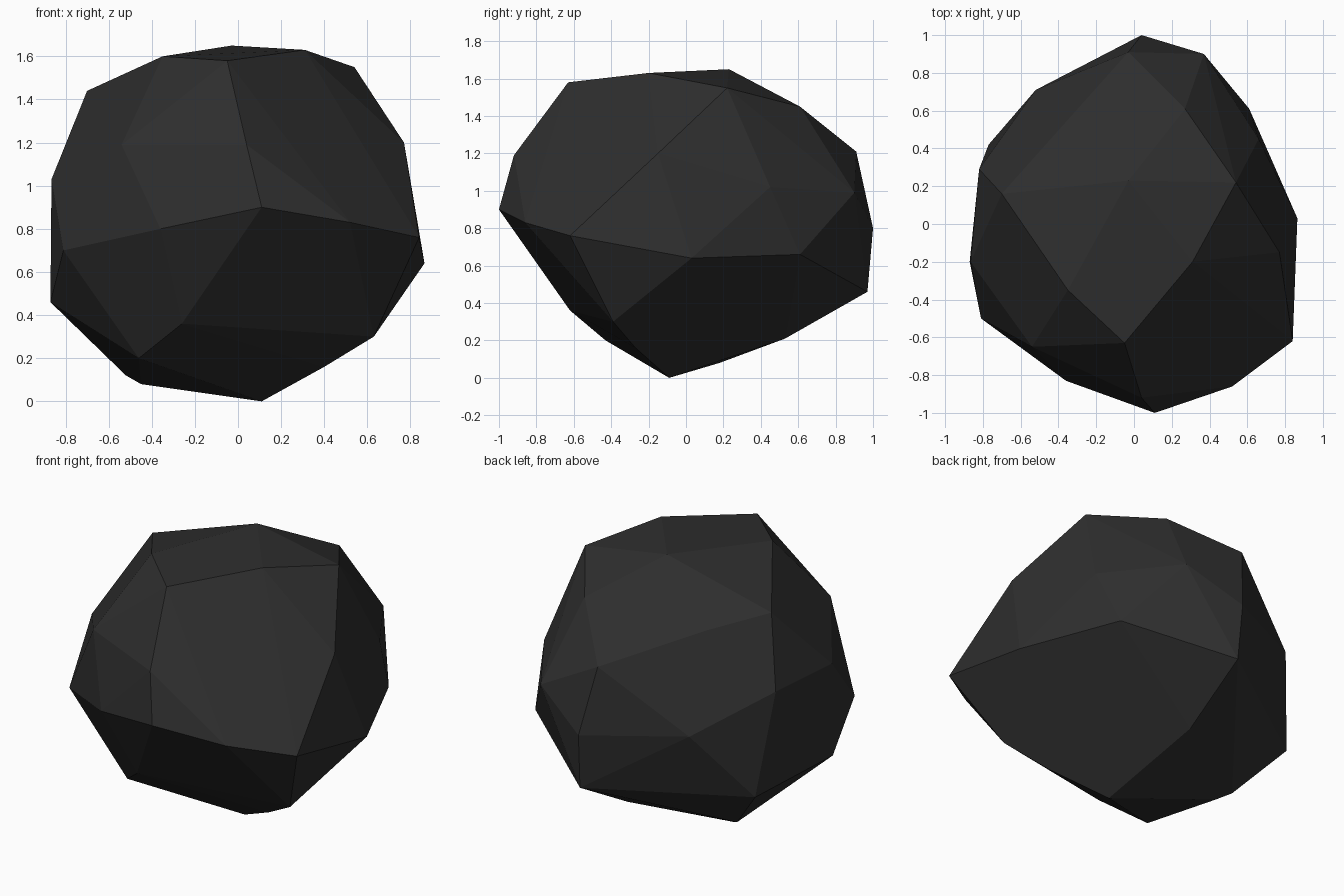
import bpy, bmesh, math

# Corner points of the faceted boulder, grouped by region
top = [(-.05, -.63, 1.58), (.31, -.20, 1.63), (.54, .22, 1.55), (-.03, .23, 1.65),
       (-.70, .16, 1.44), (-.35, -.35, 1.60), (-.45, -.21, 1.54),
       (.27, .61, 1.45), (-.45, .44, 1.37), (-.03, .91, 1.21)]
front = [(.11, -1, .90), (.04, -.92, 1.19), (-.54, -.65, 1.19), (-.36, -.83, .80),
         (.52, -.86, .83), (.84, -.62, .76), (-.81, -.50, .70)]
sides = [(.865, .03, .64), (.77, -.15, 1.20), (.61, .61, .66), (.66, .45, 1.02),
         (-.87, -.20, .46), (-.865, -.20, 1.03), (-.82, .29, 1.03), (-.77, .42, .41)]
back = [(.04, 1, .80), (.05, .97, .46), (.37, .90, .99), (-.52, .71, .83)]
bottom = [(.11, -.09, 0), (-.04, .08, .055), (-.45, .18, .08), (-.52, .24, .12),
          (.03, .53, .21), (.63, -.39, .30), (.40, -.27, .16), (-.46, -.43, .20),
          (-.26, -.62, .36)]

# Wrap the corners in a convex skin and merge nearly coplanar triangles
bm = bmesh.new()
for p in top + front + sides + back + bottom:
    bm.verts.new(p)
bmesh.ops.convex_hull(bm, input=bm.verts)
loose = [v for v in bm.verts if not v.link_faces]
bmesh.ops.delete(bm, geom=loose, context='VERTS')
bmesh.ops.dissolve_limit(bm, angle_limit=math.radians(3),
                         verts=bm.verts, edges=bm.edges)
bmesh.ops.recalc_face_normals(bm, faces=bm.faces)

mesh = bpy.data.meshes.new("boulder")
bm.to_mesh(mesh)
bm.free()
boulder = bpy.data.objects.new("boulder", mesh)
bpy.context.collection.objects.link(boulder)

# Dark stone
stone = bpy.data.materials.new("dark_stone")
stone.diffuse_color = (0.027, 0.027, 0.027, 1)
mesh.materials.append(stone)
